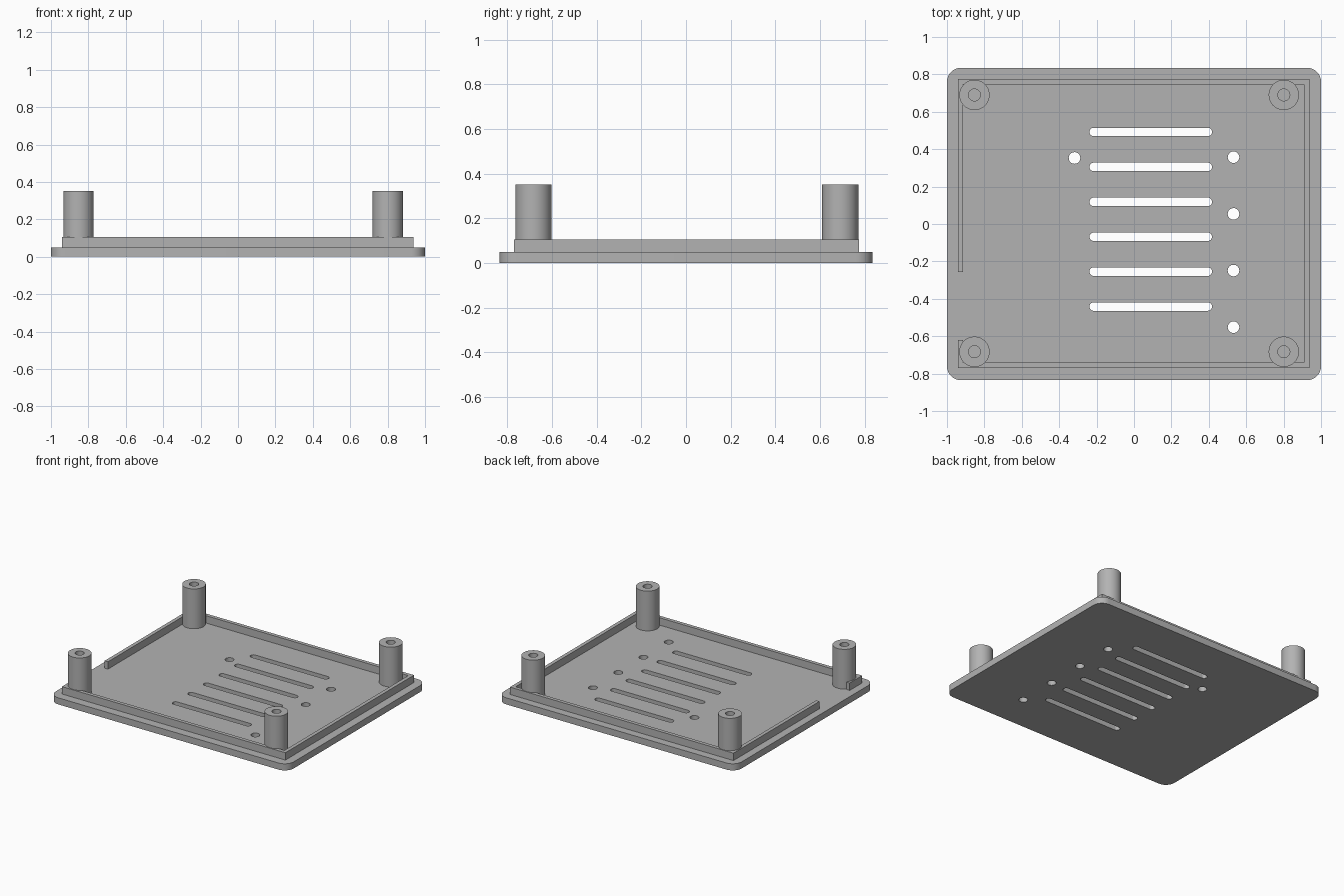
import bpy
import bmesh
from math import cos, sin, pi, radians

cube = bpy.data.objects.get("Cube")
if cube:
    bpy.data.objects.remove(cube, do_unlink=True)

# One grey plastic for everything
GREY = (0.45, 0.45, 0.45, 1)
plastic = bpy.data.materials.new("grey plastic")
plastic.use_nodes = True
plastic.diffuse_color = GREY
plastic.node_tree.nodes["Principled BSDF"].inputs["Base Color"].default_value = GREY


def rounded_box(x0, x1, y0, y1, r, steps=8):
    """Outline of a rectangle with rounded corners."""
    corners = [(x1 - r, y1 - r), (x0 + r, y1 - r), (x0 + r, y0 + r), (x1 - r, y0 + r)]
    points = []
    for i, (cx, cy) in enumerate(corners):
        for k in range(steps + 1):
            a = (i + k / steps) * pi / 2
            points.append((cx + r * cos(a), cy + r * sin(a)))
    return points


def circle(cx, cy, r, n=32):
    return [(cx + r * cos(2 * pi * k / n), cy + r * sin(2 * pi * k / n)) for k in range(n)]


def extrude_profile(name, loops, z0, z1):
    """Solid from an outer outline plus any hole outlines."""
    bm = bmesh.new()
    for loop in loops:
        verts = [bm.verts.new((x, y, z0)) for x, y in loop]
        for a, b in zip(verts, verts[1:] + verts[:1]):
            bm.edges.new((a, b))
    bmesh.ops.remove_doubles(bm, verts=bm.verts[:], dist=1e-5)
    bmesh.ops.triangle_fill(bm, use_beauty=True, use_dissolve=False,
                            edges=bm.edges[:], normal=(0, 0, 1))
    top = bmesh.ops.extrude_face_region(bm, geom=bm.faces[:], use_keep_orig=True)["geom"]
    for v in top:
        if isinstance(v, bmesh.types.BMVert):
            v.co.z = z1
    bmesh.ops.recalc_face_normals(bm, faces=bm.faces[:])
    mesh = bpy.data.meshes.new(name)
    bm.to_mesh(mesh)
    bm.free()
    mesh.materials.append(plastic)
    obj = bpy.data.objects.new(name, mesh)
    bpy.context.collection.objects.link(obj)
    bpy.ops.object.select_all(action="DESELECT")
    obj.select_set(True)
    bpy.context.view_layer.objects.active = obj
    bpy.ops.object.shade_smooth_by_angle(angle=radians(30))
    return obj


PLATE_TOP, RIM_TOP, POST_TOP = 0.05, 0.106, 0.352

# Base plate with vent slots and round holes
slots = []
for i in range(6):
    y = 0.492 - i * 0.1867
    slots.append(rounded_box(-0.238, 0.417, y - 0.0225, y + 0.0225, 0.022))
holes = [circle(0.532, 0.357 - i * 0.303, 0.031) for i in range(4)]
holes.append(circle(-0.318, 0.353, 0.031))
outline = rounded_box(-1, 1, -0.835, 0.835, 0.075)
extrude_profile("base_plate", [outline] + slots + holes, 0, PLATE_TOP)

# Thin raised rim, open along part of the right side
X0, X1, Y0, Y1, WALL = -0.942, 0.937, -0.769, 0.775, 0.028
GAP_LOW, GAP_HIGH = -0.62, -0.256
rim = [(X0, GAP_LOW), (X0, Y0), (X1, Y0), (X1, Y1), (X0, Y1), (X0, GAP_HIGH),
       (X0 + WALL, GAP_HIGH), (X0 + WALL, Y1 - WALL), (X1 - WALL, Y1 - WALL),
       (X1 - WALL, Y0 + WALL), (X0 + WALL, Y0 + WALL), (X0 + WALL, GAP_LOW)]
extrude_profile("rim", [rim], PLATE_TOP - 0.005, RIM_TOP)

# Hollow screw posts at the corners
for end, y in (("front", -0.683), ("back", 0.69)):
    for side, x in (("right", -0.853), ("left", 0.801)):
        extrude_profile(f"{end}_{side}_post",
                        [circle(x, y, 0.081, 48), circle(x, y, 0.032)],
                        PLATE_TOP - 0.005, POST_TOP)
